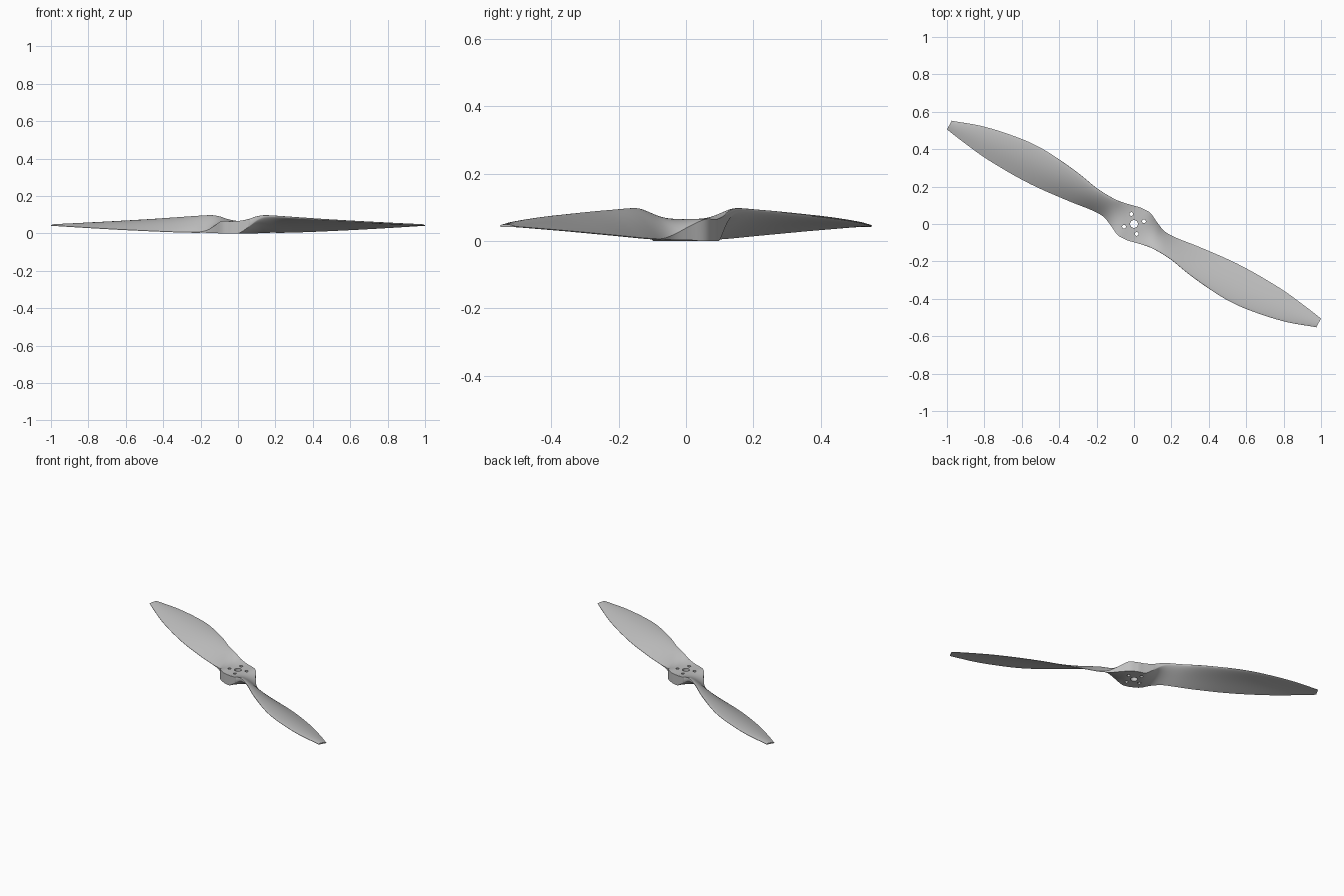
import bpy, bmesh, math
from mathutils import Matrix

cube = bpy.data.objects.get("Cube")
if cube:
    bpy.data.objects.remove(cube, do_unlink=True)

grey = bpy.data.materials.new("light_grey")
grey.use_nodes = True
colour = (0.53, 0.53, 0.53, 1)
grey.diffuse_color = colour
grey.node_tree.nodes["Principled BSDF"].inputs["Base Color"].default_value = colour

RADIUS = 1.12
SWEEP = math.radians(-28.3)
HUB_HEIGHT = 0.065

# Blade curves as (distance from axis, value)
TRAIL = [(0, .095), (.05, .093), (.105, .066), (.16, .044), (.22, .041), (.37, .058),
         (.6, .075), (.85, .068), (1, .049), (RADIUS, .029)]
LEAD = [(0, .095), (.05, .085), (.13, .07), (.2, .069), (.27, .075), (.4, .1),
        (.6, .121), (.74, .116), (.95, .079), (RADIUS, .024)]
LEAD_Z = [(0, .0325), (.05, .034), (.1, .054), (.15, .08), (.2, .092), (.3, .09),
          (.6, .073), (RADIUS, .045)]
TRAIL_Z = [(0, .0325), (.05, .032), (.1, .024), (.16, .011), (.25, .005), (.6, .017), (RADIUS, .042)]
HALF_THICK = [(0, .0325), (.05, .0325), (.1, .026), (.16, .018), (.25, .012), (.6, .008), (RADIUS, .004)]
SQUARE = [(0, 1), (.06, 1), (.12, .7), (.2, .2), (.3, .12), (RADIUS, .25)]


def sample(curve, x):
    """Smooth cubic through the curve points, level at the axis."""
    def slope(i):
        if i == 0:
            return 0
        a, b = curve[i - 1], curve[min(i + 1, len(curve) - 1)]
        return (b[1] - a[1]) / (b[0] - a[0])
    for i in range(len(curve) - 1):
        (x0, y0), (x1, y1) = curve[i], curve[i + 1]
        if x <= x1 or i == len(curve) - 2:
            w = x1 - x0
            t = (x - x0) / w
            m0, m1 = slope(i) * w, slope(i + 1) * w
            d = y1 - y0
            return y0 + t * (m0 + t * ((3 * d - 2 * m0 - m1) + t * (m0 + m1 - 2 * d)))


def section(u, count=20):
    """Closed ring across the propeller; the far half is the near half turned round."""
    r = abs(u)
    side = 1 if u >= 0 else -1
    lead, trail, lz, tz, half, k = [sample(c, r) for c in
                                    (LEAD, TRAIL, LEAD_Z, TRAIL_Z, HALF_THICK, SQUARE)]
    upper, lower = [], []
    for i in range(count + 1):
        s = (1 - math.cos(math.pi * i / count)) / 2
        if side < 0:
            s = 1 - s
        foil = 2.6 * math.sqrt(s) * (1 - s)
        thick = half * (k + (1 - k) * foil)
        camber = (1 - k) * 0.05 * (lead + trail) * math.sin(math.pi * s)
        v = side * (-lead + (lead + trail) * s)
        z = lz + (tz - lz) * s + camber
        upper.append((u, v, z + thick))
        lower.append((u, v, max(z - thick, 0)))
    return upper + lower[::-1]


# Hub and both blades in one loft, denser towards the hub
STEPS = 56
bm = bmesh.new()
rings = []
for i in range(-STEPS, STEPS + 1):
    t = i / STEPS
    u = RADIUS * math.copysign(abs(t) ** 1.6, t)
    rings.append([bm.verts.new(p) for p in section(u)])
for a, b in zip(rings, rings[1:]):
    for j in range(len(a)):
        n = (j + 1) % len(a)
        bm.faces.new((a[j], a[n], b[n], b[j]))
bm.faces.new(rings[0])
bm.faces.new(rings[-1][::-1])
bmesh.ops.recalc_face_normals(bm, faces=bm.faces)
bm.transform(Matrix.Rotation(SWEEP, 4, "Z"))
mesh = bpy.data.meshes.new("propeller")
bm.to_mesh(mesh)
bm.free()
mesh.materials.append(grey)
propeller = bpy.data.objects.new("propeller", mesh)
bpy.context.collection.objects.link(propeller)

# Shaft hole and four bolt holes
bm = bmesh.new()
holes = [(0, 0, 0.021)]
for i in range(4):
    a = math.radians(15 + 90 * i)
    holes.append((0.055 * math.cos(a), 0.055 * math.sin(a), 0.01))
for x, y, r in holes:
    bmesh.ops.create_cone(bm, cap_ends=True, segments=24, radius1=r, radius2=r, depth=0.3,
                          matrix=Matrix.Translation((x, y, HUB_HEIGHT / 2)))
cut_mesh = bpy.data.meshes.new("hole_cutter")
bm.to_mesh(cut_mesh)
bm.free()
cut_mesh.materials.append(grey)
cutter = bpy.data.objects.new("hole_cutter", cut_mesh)
bpy.context.collection.objects.link(cutter)
cutter.hide_render = True
cutter.hide_viewport = True

cut = propeller.modifiers.new("holes", "BOOLEAN")
cut.operation = "DIFFERENCE"
cut.solver = "EXACT"
cut.object = cutter

# Apply the cut, then shade smooth with crisp hub edges
bpy.ops.object.select_all(action="DESELECT")
bpy.context.view_layer.objects.active = propeller
propeller.select_set(True)
bpy.ops.object.modifier_apply(modifier=cut.name)
bpy.data.objects.remove(cutter, do_unlink=True)
bpy.ops.object.shade_smooth_by_angle(angle=math.radians(35))
